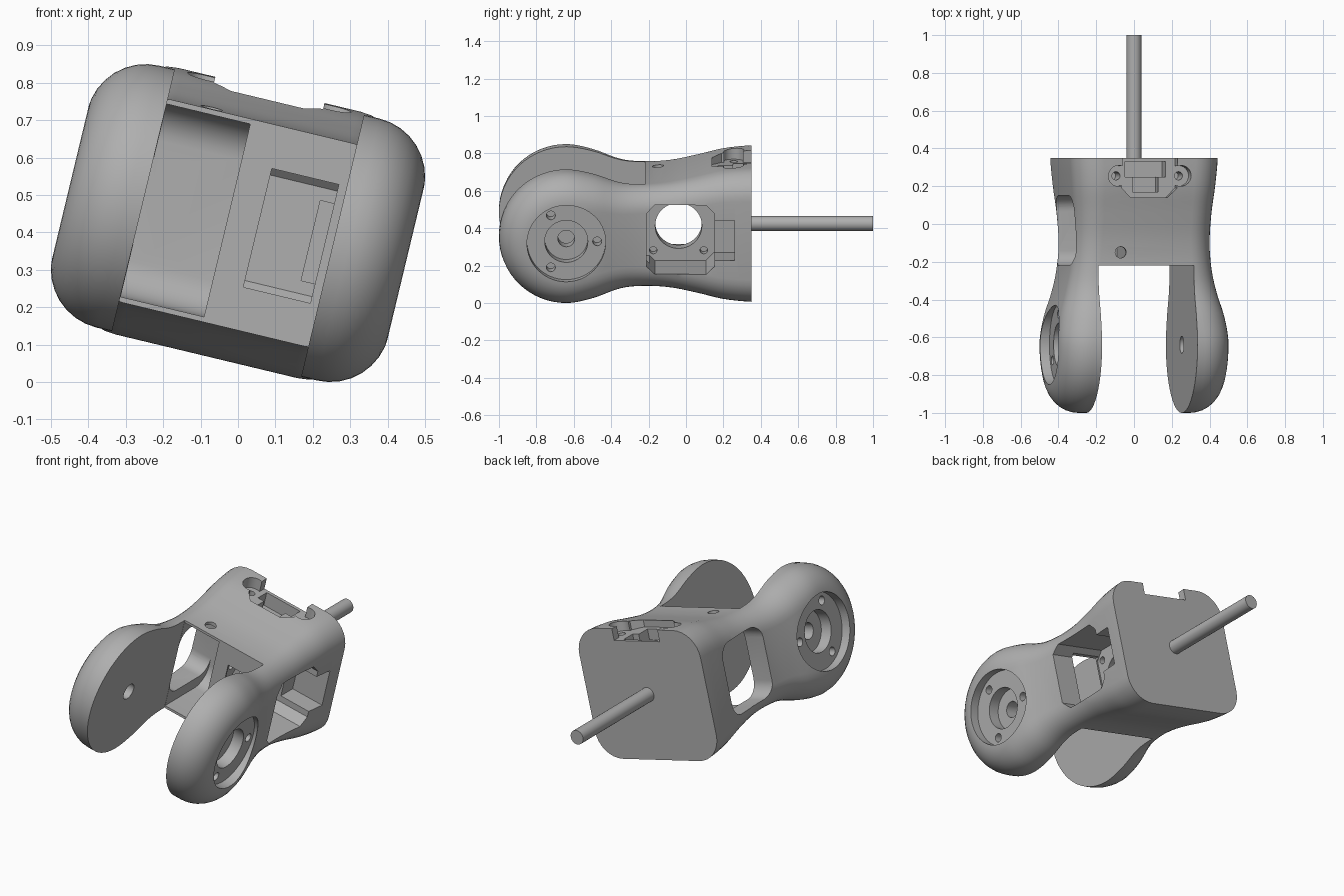
import bpy, bmesh, math
from mathutils import Vector

if "Cube" in bpy.data.objects:
    bpy.data.objects.remove(bpy.data.objects["Cube"])

TILT = math.radians(13.5)
MID = 0.425      # height of the long axis
HUB = -0.64      # y of the arm hubs
MOUTH = -0.22    # y where the fork begins

grey = bpy.data.materials.new("plain grey")
grey.use_nodes = True
COLOUR = (0.43, 0.43, 0.43, 1)
grey.diffuse_color = COLOUR
grey.node_tree.nodes["Principled BSDF"].inputs["Base Color"].default_value = COLOUR


def rounded(cx, cy, hx, hy, r, n=8):
    """Rounded rectangle outline; n=1 gives chamfers."""
    pts = []
    for k, (sx, sy) in enumerate([(1, 1), (-1, 1), (-1, -1), (1, -1)]):
        for i in range(n + 1):
            t = math.pi / 2 * (k + i / n)
            pts.append((cx + sx * (hx - r) + r * math.cos(t),
                        cy + sy * (hy - r) + r * math.sin(t)))
    return pts


def circle(cx, cy, r, n=40):
    return [(cx + r * math.cos(math.tau * i / n), cy + r * math.sin(math.tau * i / n))
            for i in range(n)]


def box(x0, x1, y0, y1):
    return [(x0, y0), (x1, y0), (x1, y1), (x0, y1)]


def finish(name, bm):
    bmesh.ops.recalc_face_normals(bm, faces=bm.faces)
    mesh = bpy.data.meshes.new(name)
    bm.to_mesh(mesh)
    bm.free()
    mesh.materials.append(grey)
    ob = bpy.data.objects.new(name, mesh)
    bpy.context.collection.objects.link(ob)
    return ob


def prism(name, axis, pts, lo, hi):
    """Extrude an outline along x (pts are y, z), y (x, z) or z (x, y)."""
    place = {"x": lambda p, d: (d, *p),
             "y": lambda p, d: (p[0], d, p[1]),
             "z": lambda p, d: (*p, d)}[axis]
    bm = bmesh.new()
    face = bm.faces.new([bm.verts.new(place(p, lo)) for p in pts])
    out = bmesh.ops.extrude_face_region(bm, geom=[face])
    move = Vector(place((0, 0), hi - lo))
    bmesh.ops.translate(bm, vec=move,
                        verts=[v for v in out["geom"] if isinstance(v, bmesh.types.BMVert)])
    return finish(name, bm)


# Outer shell: half width, half height and corner radius along y
stations = [(-0.64, 0.462, 0.36, 0.16), (-0.5, 0.447, 0.337, 0.16),
            (-0.35, 0.407, 0.288, 0.14), (-0.22, 0.38, 0.279, 0.13),
            (-0.08, 0.37, 0.29, 0.13), (0.06, 0.374, 0.319, 0.135),
            (0.2, 0.388, 0.352, 0.145), (0.35, 0.4, 0.366, 0.15)]


def spline(p0, p1, p2, p3, t):
    return [0.5 * (2 * b + (c - a) * t + (2 * a - 5 * b + 4 * c - d) * t * t
                   + (3 * b - a - 3 * c + d) * t ** 3) for a, b, c, d in zip(p0, p1, p2, p3)]


rings = []
first = stations[0]
for i in range(16, 0, -1):      # rounded nose, turned about the hub axis
    t = math.pi / 2 * i / 16
    rings.append([(u, HUB - abs(w) * math.sin(t), w * math.cos(t))
                  for u, w in rounded(0, 0, *first[1:])])
mirror = (2 * first[0] - stations[1][0], *stations[1][1:])
line = [mirror, *stations, stations[-1]]
for k in range(1, len(line) - 2):
    for i in range(5):
        _, a, b, r = spline(*line[k - 1:k + 3], i / 5)
        y = line[k][0] + (line[k + 1][0] - line[k][0]) * i / 5
        rings.append([(u, y, w) for u, w in rounded(0, 0, a, b, r)])
rings.append([(u, stations[-1][0], w) for u, w in rounded(0, 0, *stations[-1][1:])])

bm = bmesh.new()
loops = [[bm.verts.new(p) for p in ring] for ring in rings]
for lower, upper in zip(loops, loops[1:]):
    for i in range(len(lower)):
        j = (i + 1) % len(lower)
        bm.faces.new([lower[i], lower[j], upper[j], upper[i]])
bm.faces.new(loops[-1])
bmesh.ops.remove_doubles(bm, verts=bm.verts, dist=1e-5)
body = finish("forked_body", bm)

cutters = []


def cut(axis, pts, lo, hi):
    cutters.append(prism("cutter", axis, pts, lo, hi))


# Gap between the arms
cut("z", box(-0.26, 0.26, -1.2, MOUTH), -0.6, 0.6)
# Deep pocket on one side, open to the fork, with its side window
cut("x", rounded(-0.1, 0, 0.25, 0.265, 0.1), -0.259, -0.03)
cut("x", rounded(-0.035, 0, 0.185, 0.2, 0.08), -0.6, -0.2)
# Chamfered pocket on the other side, its front opening and cable slot
cut("x", rounded(-0.03, 0, 0.182, 0.19, 0.045, 1), 0.05, 0.6)
cut("z", box(0.054, 0.238, -0.3, -0.1), -0.163, 0.163)
cut("x", box(0.1, 0.26, -0.11, 0.11), 0.2, 0.6)
# Round passage and screw holes in the wall between the pockets
cut("x", circle(-0.04, 0, 0.125), -0.1, 0.1)
for y in (-0.175, 0.095):
    for z in (-0.135, 0.135):
        cut("x", circle(y, z, 0.02, 16), 0.0, 0.1)
# Screw hole through the top
cut("z", circle(-0.14, -0.15, 0.03, 24), 0.2, 0.5)
# Socket on the top: plate seat, two ears with holes, connector well
cut("z", rounded(0, 0.27, 0.15, 0.13, 0.05, 1), 0.3, 0.6)
for x in (-0.17, 0.17):
    cut("z", circle(x, 0.255, 0.055, 24), 0.3, 0.6)
    cut("z", circle(x, 0.255, 0.022, 16), 0.2, 0.6)
cut("z", box(-0.12, 0.1, 0.25, 0.33), 0.22, 0.6)
cut("z", box(-0.08, 0.06, 0.17, 0.26), 0.24, 0.6)
# Stepped hub recesses in both arms
for side in (-1, 1):
    for radius, floor in ((0.21, 0.41), (0.115, 0.345), (0.045, 0.2)):
        cut("x", circle(HUB, 0, radius, 64), side * floor, side * 0.6)
    for k in range(3):
        t = math.tau * k / 3
        cut("x", circle(HUB + 0.165 * math.cos(t), 0.165 * math.sin(t), 0.024, 20),
            side * 0.34, side * 0.6)

bpy.context.view_layer.objects.active = body
for c in cutters:
    mod = body.modifiers.new("cut", "BOOLEAN")
    mod.operation, mod.solver, mod.object = "DIFFERENCE", "EXACT", c
    bpy.ops.object.modifier_apply(modifier=mod.name)
    bpy.data.objects.remove(c)

# Rear shaft
rod = prism("rear_rod", "y", circle(0, 0, 0.04, 40), 0.345, 1.0)

for ob in (body, rod):
    ob.rotation_euler = (0, TILT, 0)
    ob.location.z = MID
    bpy.ops.object.select_all(action="DESELECT")
    ob.select_set(True)
    bpy.context.view_layer.objects.active = ob
    bpy.ops.object.shade_smooth_by_angle(angle=math.radians(30))
